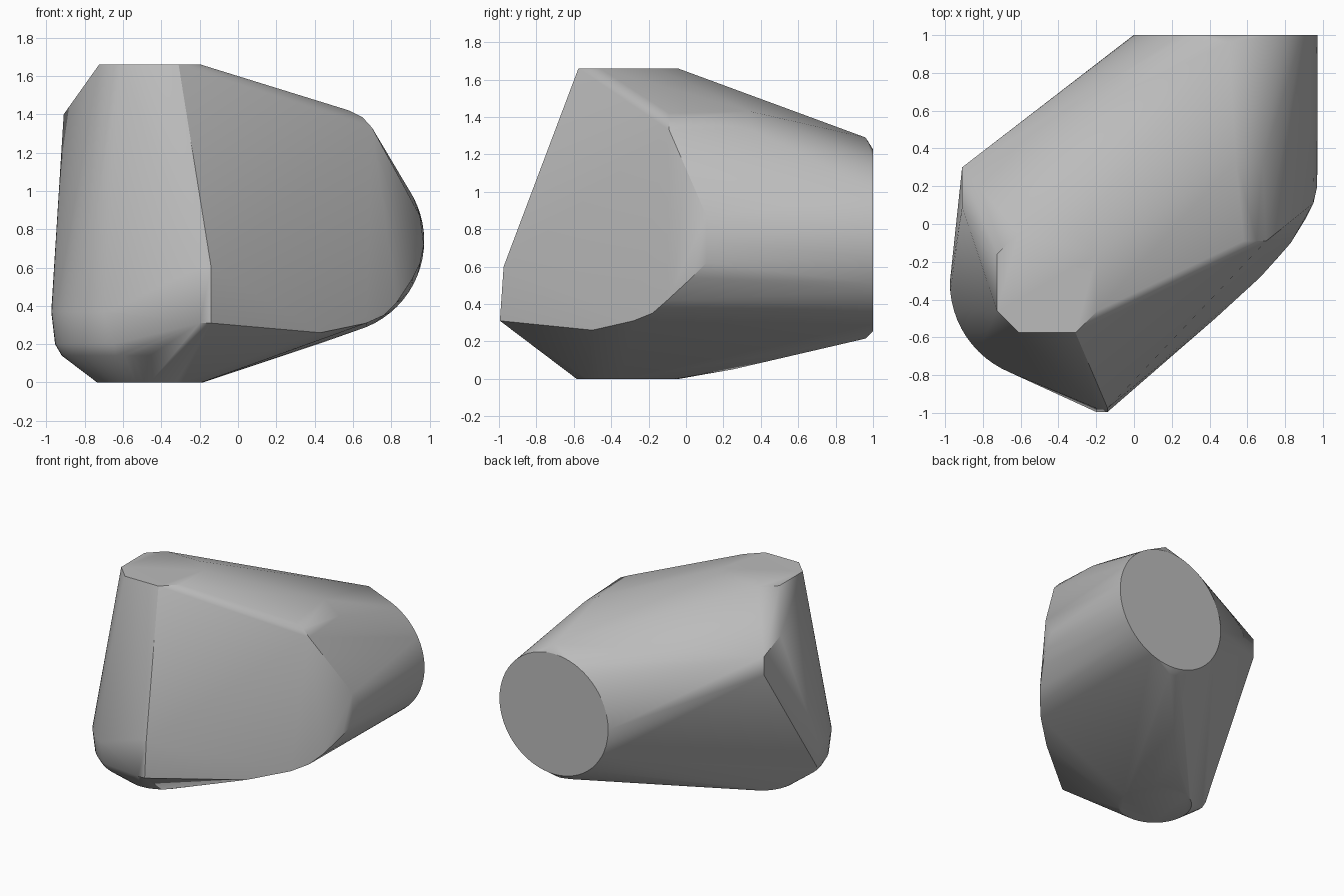
import bpy
import bmesh
from math import sin, cos, pi, radians
from mathutils import Vector

default_cube = bpy.data.objects.get("Cube")
if default_cube:
    bpy.data.objects.remove(default_cube, do_unlink=True)


def make_material(name, color):
    material = bpy.data.materials.new(name)
    material.use_nodes = True
    material.diffuse_color = color
    shader = material.node_tree.nodes["Principled BSDF"]
    shader.inputs["Base Color"].default_value = color
    return material


def flat_ring(center, radius, height, count=48, start=0.0, end=2 * pi):
    """Points on a horizontal circle or arc."""
    return [Vector((center.x + radius * cos(start + (end - start) * i / count),
                    center.y + radius * sin(start + (end - start) * i / count),
                    height)) for i in range(count + 1)]


def upright_ring(center, radius, count=64):
    """Points on a circle that faces the back."""
    return [center + Vector((radius * cos(2 * pi * i / count), 0,
                             radius * sin(2 * pi * i / count)))
            for i in range(count)]


def chamfered_square(center, half, inner, height):
    """Octagon made from a square with cut corners."""
    corners = []
    for sx in (-1, 1):
        for sy in (-1, 1):
            for a, b in ((half, inner), (inner, half)):
                corners.append(Vector((center.x + sx * a, center.y + sy * b, height)))
    return corners


def hull_object(name, points, material, smooth_angle):
    """Wrap all the profile points in one convex shell."""
    mesh = bpy.data.meshes.new(name)
    bm = bmesh.new()
    for point in points:
        bm.verts.new(point)
    bmesh.ops.remove_doubles(bm, verts=bm.verts[:], dist=0.002)
    bmesh.ops.convex_hull(bm, input=bm.verts[:], use_existing_faces=False)
    loose = [v for v in bm.verts if not v.link_faces]
    bmesh.ops.delete(bm, geom=loose, context="VERTS")
    bmesh.ops.dissolve_limit(bm, angle_limit=radians(0.5),
                             verts=bm.verts[:], edges=bm.edges[:])
    bmesh.ops.recalc_face_normals(bm, faces=bm.faces[:])
    bm.to_mesh(mesh)
    bm.free()
    mesh.materials.append(material)
    shell = bpy.data.objects.new(name, mesh)
    bpy.context.collection.objects.link(shell)
    bpy.ops.object.select_all(action="DESELECT")
    shell.select_set(True)
    bpy.context.view_layer.objects.active = shell
    bpy.ops.object.shade_smooth_by_angle(angle=smooth_angle)
    return shell


grey = make_material("plain grey", (0.5, 0.5, 0.5, 1.0))
column = Vector((-0.46, -0.31, 0))
barrel = Vector((0.485, 1.0, 0.74))
points = []

# Flat top and round foot of the upright column
points += chamfered_square(column, half=0.265, inner=0.15, height=1.66)
points += flat_ring(column, radius=0.275, height=0)

# Rounded lower shoulder on the column's outer side
for radius, height in ((0.46, 0.14), (0.495, 0.2), (0.515, 0.37)):
    points += flat_ring(column, radius, height, count=16, start=pi, end=1.5 * pi)

# Round end cap of the horizontal barrel and its slightly wider rim
points += upright_ring(barrel, radius=0.487)
points += [Vector(p) for p in ((0.5, 0.96, 1.29), (0.46, 0.96, 0.215),
                               (0.36, 0.96, 0.23))]

# Slanted front end of the barrel
points += [Vector(p) for p in ((0.43, -0.5, 0.26), (0.67, -0.28, 0.31),
                               (0.76, -0.18, 0.35), (0.83, -0.1, 0.42),
                               (0.91, 0.03, 0.54), (0.95, 0.11, 0.62),
                               (0.97, 0.2, 0.72), (0.95, 0.11, 0.87))]

# Front nose, a short upright edge
for x in (-0.2, -0.14):
    points += [Vector((x, -0.995, 0.31)), Vector((x, -0.975, 0.6))]

# Cut corner at the rear of the column side
points += [Vector(p) for p in ((-0.91, 0.09, 1.4), (-0.91, 0.3, 1.31),
                               (-0.91, 0.3, 1.16))]

# Upper ridge and shoulder above the barrel
points += [Vector(p) for p in ((0.54, 0.34, 1.43), (0.58, -0.09, 1.42),
                               (0.65, -0.09, 1.385), (0.7, -0.09, 1.33),
                               (0.7, -0.09, 1.27), (0.68, 0.33, 1.34))]

# Low keel between foot and barrel
points.append(Vector((-0.2, 0.25, 0.05)))

hull_object("faceted_body", points, grey, radians(30))
